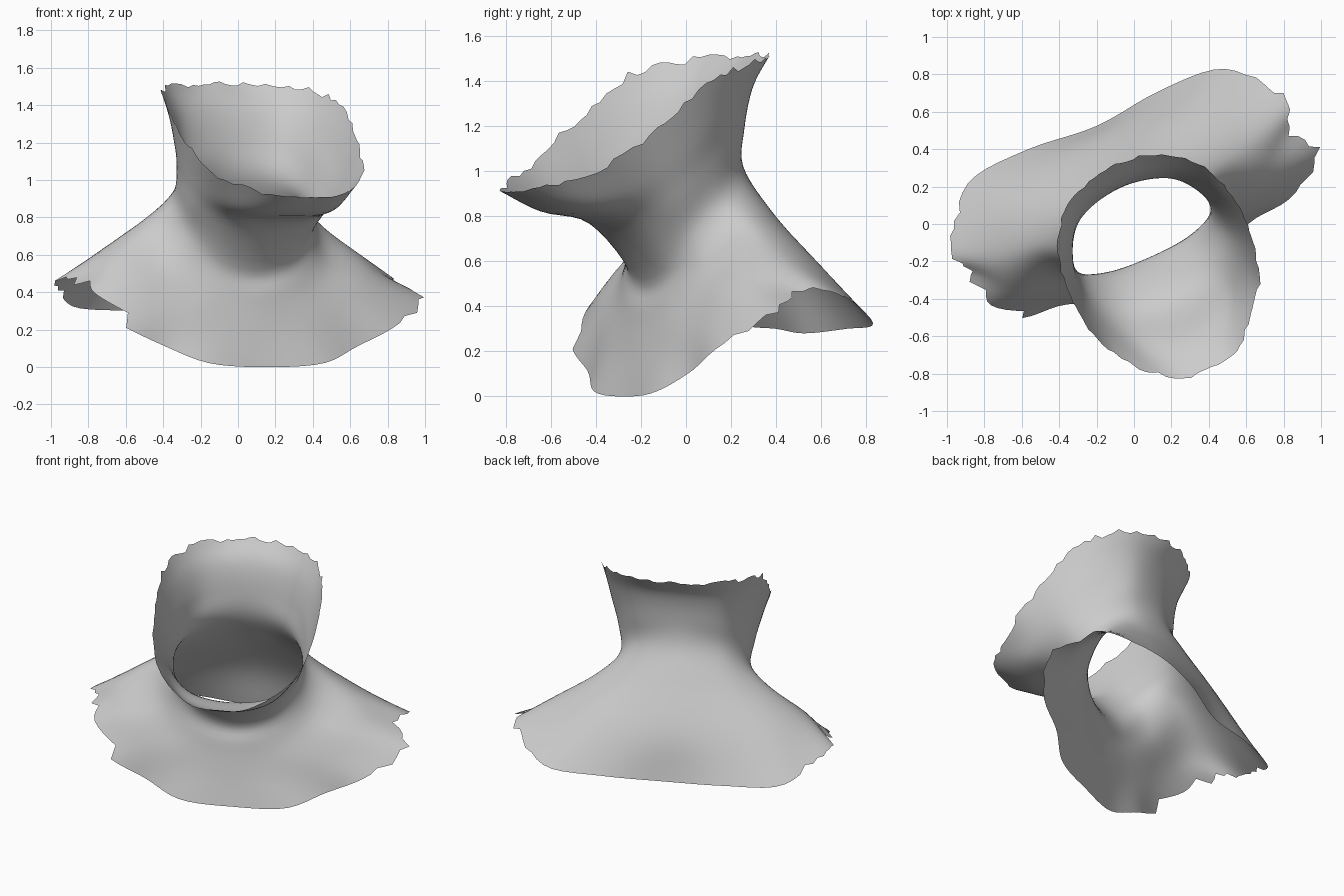
import bpy, bmesh, math, random
from mathutils import Vector, Matrix

if "Cube" in bpy.data.objects:
    bpy.data.objects.remove(bpy.data.objects["Cube"])

random.seed(4)
SEGS, STEPS = 48, 5          # segments per half ring, rows between rings
TURN = math.radians(24)      # the neck faces slightly to the right

# Half rings from front centre to back centre: (half width, depth, height)
base_edge = [(0, -.31, 0), (.33, -.31, .02), (.56, -.24, .11), (.80, -.21, .22),
             (1.02, -.06, .36), (.93, .10, .46), (.98, .24, .47), (.91, .39, .42),
             (.73, .57, .32), (.38, .595, .30), (0, .56, .28)]
shoulder = [(0, -.26, .19), (.42, -.22, .27), (.71, -.105, .46),
            (.73, .13, .625), (.56, .405, .58), (0, .49, .56)]
neck_root = [(0, -.22, .38), (.27, -.19, .43), (.465, -.095, .565),
             (.50, .07, .775), (.36, .26, .81), (0, .32, .86)]
neck_waist = [(0, -.21, .52), (.225, -.195, .58), (.375, -.13, .73),
              (.395, 0, .88), (.265, .155, 1.0), (0, .22, 1.05)]
throat = [(0, -.43, .76), (.255, -.375, .785), (.405, -.23, .89),
          (.40, -.04, 1.06), (.27, .15, 1.18), (0, .21, 1.23)]
jaw = [(0, -.69, .82), (.285, -.58, .85), (.445, -.315, 1.02),
       (.44, -.05, 1.25), (.29, .175, 1.36), (0, .245, 1.40)]
jaw_edge = [(0, -.87, .91), (.15, -.86, .915), (.29, -.75, .95), (.43, -.58, 1.03),
            (.49, -.40, 1.16), (.51, -.25, 1.29), (.50, -.08, 1.42), (.45, .08, 1.47),
            (.34, .22, 1.50), (.16, .31, 1.51), (0, .33, 1.52)]
rings = [base_edge, shoulder, neck_root, neck_waist, throat, jaw, jaw_edge]
lean = [.03, 0, 0, .01, .025, .035, .04]     # sideways centre of each ring


def spline(pts, t):
    """Point on a smooth curve; pts has one extra guide point at each end."""
    n = len(pts) - 3
    x = t * n
    i = max(0, min(int(x), n - 1))
    f = x - i
    a, b, c, d = pts[i:i + 4]
    return 0.5 * (2 * b + (c - a) * f + (2 * a - 5 * b + 4 * c - d) * f * f
                  + (3 * b - a - 3 * c + d) * f ** 3)


def around(ring, t):
    """Smooth half ring, reflected at the centre line."""
    p = [Vector(q) for q in ring]
    flip = Vector((-1, 1, 1))
    return spline([p[1] * flip] + p + [p[-2] * flip], t)


def meridian(t, side):
    """Points of all rings at one place around the neck."""
    p = [around(r, t) for r in rings]
    p = [Vector((q.x * side + c, q.y, q.z)) for q, c in zip(p, lean)]
    return [2 * p[0] - p[1]] + p + [2 * p[-1] - p[-2]]


# Skin: loft the rings, with ragged cut edges at both ends
bm = bmesh.new()
rows = (len(rings) - 1) * STEPS
spin = Matrix.Rotation(TURN, 3, 'Z')
columns = []
for k in range(2 * SEGS):
    side = 1 if k <= SEGS else -1
    t = (k if side == 1 else 2 * SEGS - k) / SEGS
    guide = meridian(t, side)
    ragged_top = random.uniform(-.018, .018) * (1 if t > .15 else .3)
    ragged_base = random.uniform(-.015, .015) if .33 < t < .75 else 0
    if side < 0 and .31 < t < .47:           # torn notch in the left shoulder
        ragged_base = .065
    col = []
    for r in range(rows + 1):
        s = r / rows
        if r == rows:
            s += ragged_top
        s = max(s, ragged_base + r * .002) if r else ragged_base
        col.append(bm.verts.new(spin @ spline(guide, s)))
    columns.append(col)
for k, a in enumerate(columns):
    b = columns[(k + 1) % len(columns)]
    for r in range(rows):
        bm.faces.new((a[r], b[r], b[r + 1], a[r + 1]))

mesh = bpy.data.meshes.new("neck_skin")
bm.to_mesh(mesh)
bm.free()
neck = bpy.data.objects.new("neck_skin", mesh)
bpy.context.collection.objects.link(neck)
for poly in mesh.polygons:
    poly.use_smooth = True

grey = bpy.data.materials.new("plain_grey")
grey.diffuse_color = (.6, .6, .6, 1)
grey.use_nodes = True
grey.node_tree.nodes["Principled BSDF"].inputs["Base Color"].default_value = grey.diffuse_color
mesh.materials.append(grey)
